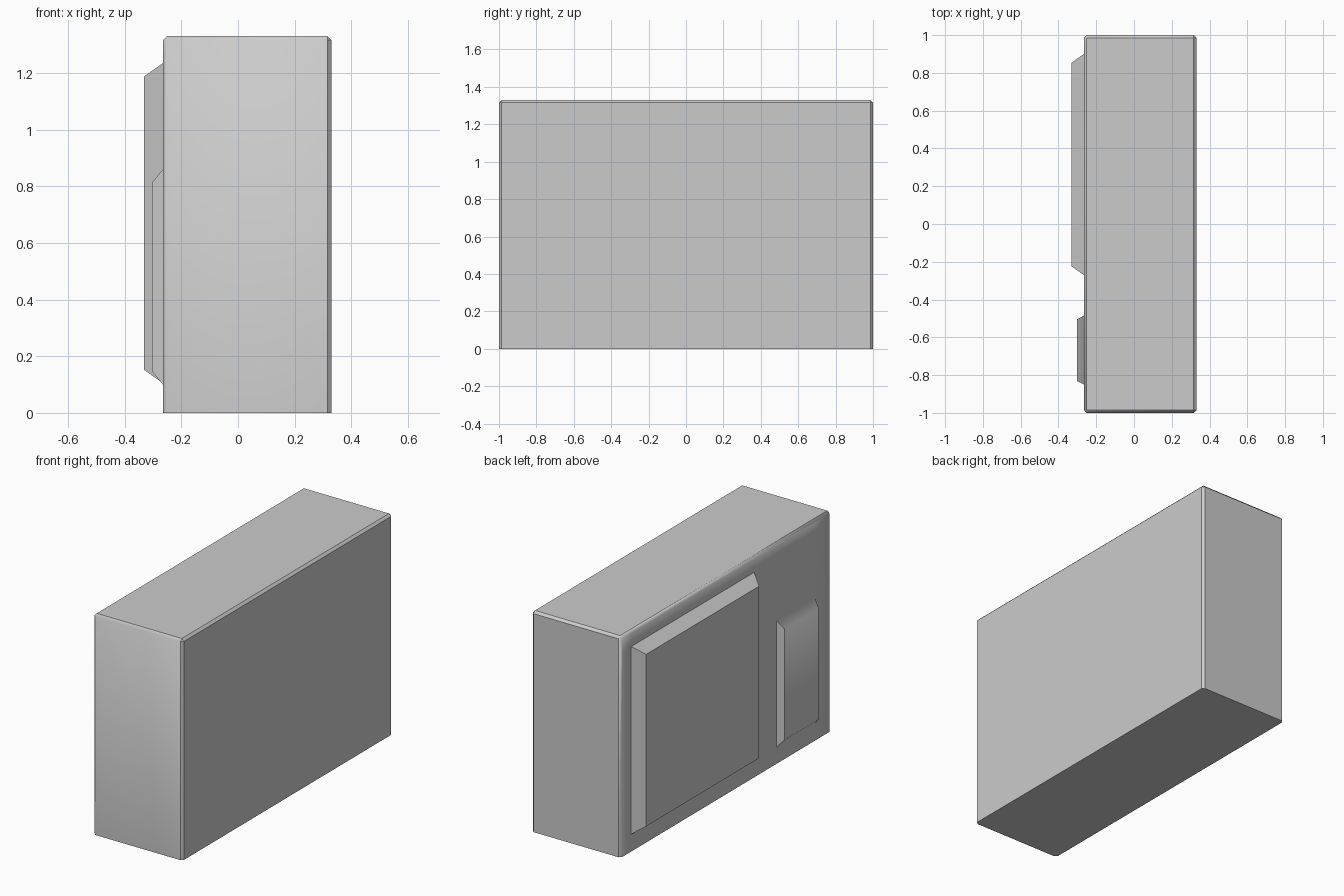
import bpy
import bmesh
import math
from mathutils import Vector

default = bpy.data.objects.get("Cube")
if default:
    bpy.data.objects.remove(default, do_unlink=True)

LOW = Vector((-0.265, -1.0, 0.0))
HIGH = Vector((0.33, 1.0, 1.33))
CHAMFER = 0.014

# Raised side panels: y range, z range, (outward, y inset, z inset)
PANELS = [
    ((-0.27, 0.90), (0.105, 1.235), (0.067, 0.047, 0.047)),
    ((-0.85, -0.485), (0.10, 0.86), (0.038, 0.02, 0.046)),
]

grey = bpy.data.materials.new("plain_grey")
grey.use_nodes = True
colour = (0.6, 0.6, 0.6, 1.0)
grey.diffuse_color = colour
grey.node_tree.nodes["Principled BSDF"].inputs["Base Color"].default_value = colour

# Case body: box with chamfered upright and top edges
bm = bmesh.new()
bmesh.ops.create_cube(bm, size=1)
size, middle = HIGH - LOW, (HIGH + LOW) / 2
for v in bm.verts:
    v.co = Vector(a * b for a, b in zip(v.co, size)) + middle
edges = [e for e in bm.edges if max(v.co.z for v in e.verts) > 1]
bmesh.ops.bevel(bm, geom=edges, offset=CHAMFER, segments=1, affect='EDGES')


def left_plate():
    return [f for f in bm.faces if f.normal.x < -0.99]


def cut(axis, position):
    """Slice only the panelled side along one line."""
    bm.normal_update()
    faces = left_plate()
    geom = set(faces)
    for f in faces:
        geom.update(f.edges, f.verts)
    point, normal = Vector(), Vector()
    point[axis], normal[axis] = position, 1
    bmesh.ops.bisect_plane(bm, geom=list(geom), plane_co=point, plane_no=normal)


for y_range, z_range, _ in PANELS:
    for y in y_range:
        cut(1, y)
    for z in z_range:
        cut(2, z)

# Panels: extrude the sliced areas outward with sloping borders
for (y0, y1), (z0, z1), (out, dy, dz) in PANELS:
    bm.normal_update()
    inside = []
    for f in left_plate():
        c = f.calc_center_median()
        if y0 < c.y < y1 and z0 < c.z < z1:
            inside.append(f)
    merged = bmesh.ops.dissolve_faces(bm, faces=inside)["region"]
    new = bmesh.ops.extrude_discrete_faces(bm, faces=merged)["faces"]
    cy, cz = (y0 + y1) / 2, (z0 + z1) / 2
    for v in {v for f in new for v in f.verts}:
        v.co.x -= out
        v.co.y = cy + (v.co.y - cy) * (1 - 2 * dy / (y1 - y0))
        v.co.z = cz + (v.co.z - cz) * (1 - 2 * dz / (z1 - z0))

# Shading: flat top, back and right side; softened front and left side
bm.normal_update()
for f in bm.faces:
    f.smooth = True
for e in bm.edges:
    angle = e.calc_face_angle(0)
    flat_side = any(max(f.normal.x, f.normal.y, f.normal.z) > 0.99 for f in e.link_faces)
    right_chamfer = all(v.co.x > HIGH.x - 2 * CHAMFER for v in e.verts)
    if angle > math.radians(50) or (angle > 0.1 and (flat_side or right_chamfer)):
        e.smooth = False

mesh = bpy.data.meshes.new("case")
bm.to_mesh(mesh)
bm.free()
mesh.materials.append(grey)
case = bpy.data.objects.new("case_with_side_panels", mesh)
bpy.context.collection.objects.link(case)
